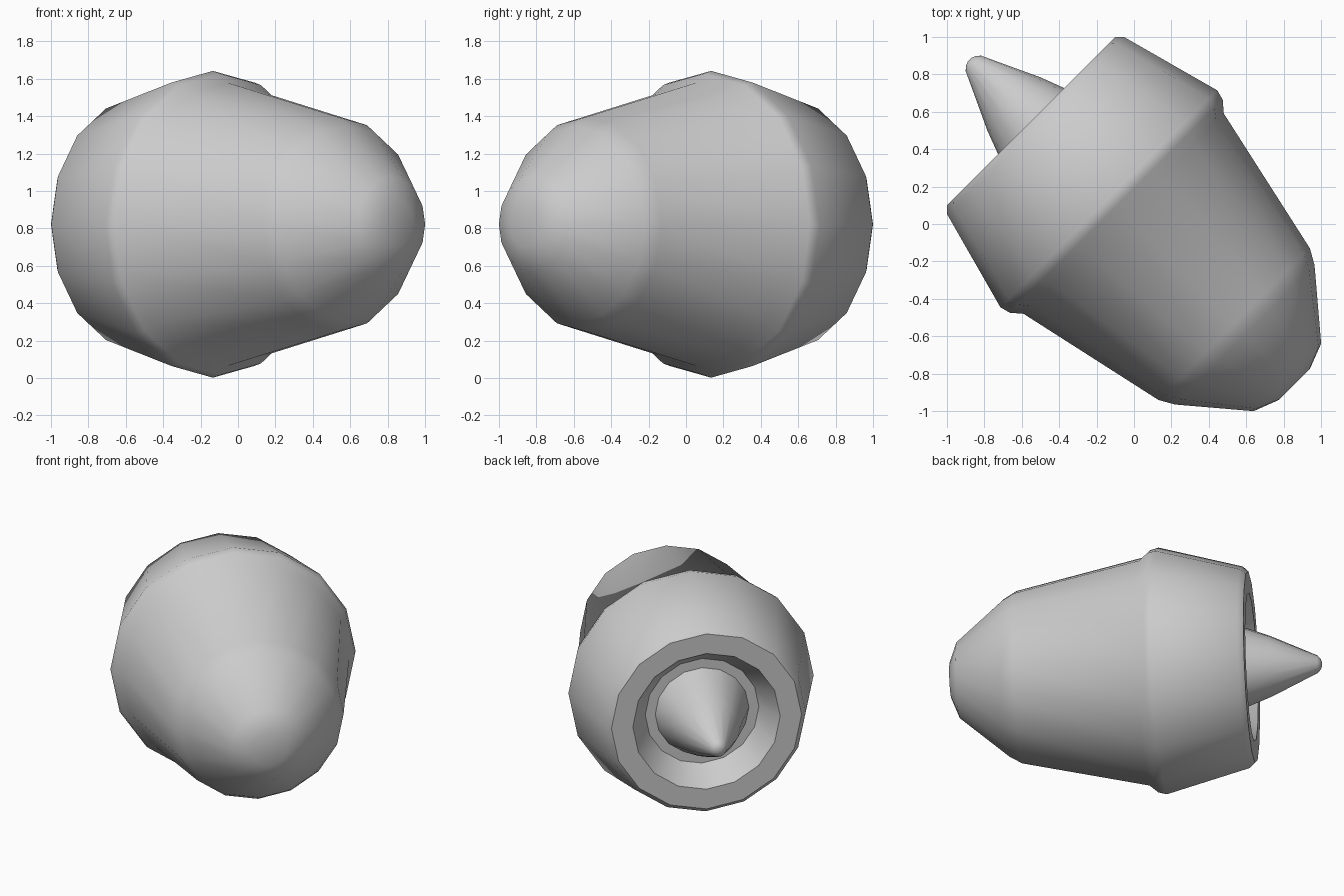
import bpy
import bmesh
import math
from mathutils import Matrix, Vector

cube = bpy.data.objects.get("Cube")
if cube:
    bpy.data.objects.remove(cube)

SIDES = 16
# The shared axis lies flat and runs diagonally from the rear left to the front right
AXIS = Vector((1, -1, 0)).normalized()
SIDEWAYS = Vector((1, 1, 0)).normalized()
CENTRE = Vector((0, 0, 0.822))

grey = bpy.data.materials.new("grey metal")
grey.use_nodes = True
colour = (0.6, 0.6, 0.6, 1)
grey.diffuse_color = colour
grey.node_tree.nodes["Principled BSDF"].inputs["Base Color"].default_value = colour


def lathe(name, profile):
    """Turn (distance along axis, radius) points round the axis and cap both ends."""
    bm = bmesh.new()
    rings = []
    for t, r in profile:
        ring = []
        for i in range(SIDES):
            a = math.tau * i / SIDES
            offset = SIDEWAYS * math.cos(a) + Vector((0, 0, math.sin(a)))
            ring.append(bm.verts.new(CENTRE + AXIS * t + offset * r))
        rings.append(ring)
    for low, high in zip(rings, rings[1:]):
        for i in range(SIDES):
            j = (i + 1) % SIDES
            bm.faces.new((low[i], low[j], high[j], high[i]))
    bm.faces.new(rings[0])
    bm.faces.new(rings[-1])
    bmesh.ops.recalc_face_normals(bm, faces=bm.faces)
    mesh = bpy.data.meshes.new(name)
    bm.to_mesh(mesh)
    bm.free()
    mesh.materials.append(grey)
    obj = bpy.data.objects.new(name, mesh)
    bpy.context.collection.objects.link(obj)
    bpy.ops.object.select_all(action="DESELECT")
    obj.select_set(True)
    bpy.context.view_layer.objects.active = obj
    bpy.ops.object.shade_smooth_by_angle(angle=math.radians(42))
    return obj


# Outer shell: recessed nozzle, flat rear rim, flared collar, tapered body, blunt nose
nozzle = [(-0.61, 0.30), (-0.61, 0.38), (-0.778, 0.493)]
collar = [(-0.778, 0.636), (-0.742, 0.67), (-0.19, 0.82), (-0.134, 0.805)]
body = [(-0.078, 0.757), (0.757, 0.573), (0.838, 0.527)]
nose = [(1.16, 0.255), (1.212, 0.12)]
lathe("engine_shell", nozzle + collar + body + nose)

# Pointed cone standing in the nozzle
lathe("exhaust_cone", [(-0.6, 0.317), (-0.778, 0.25), (-0.908, 0.201),
                       (-1.215, 0.058), (-1.235, 0.035), (-1.242, 0.015)])
